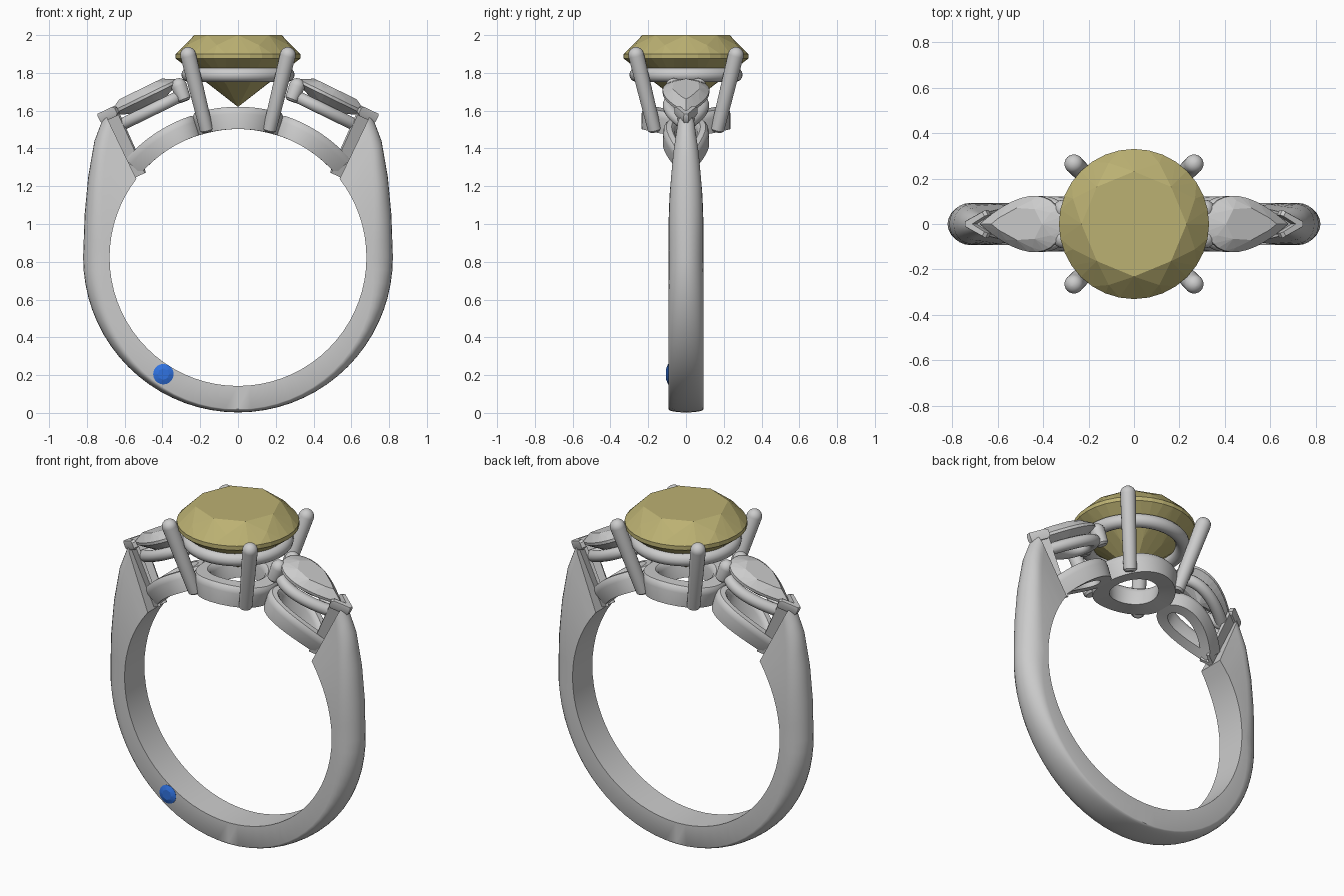
import bpy, bmesh
from math import sin, cos, pi, radians, hypot
from mathutils import Vector

if "Cube" in bpy.data.objects:
    bpy.data.objects.remove(bpy.data.objects["Cube"])

CZ, RI = 0.8225, 0.68          # finger hole centre height and radius


def finish(name, bm, smooth=True, mirror=(False, False), color=None):
    bmesh.ops.recalc_face_normals(bm, faces=bm.faces[:])
    me = bpy.data.meshes.new(name)
    bm.to_mesh(me)
    bm.free()
    ob = bpy.data.objects.new(name, me)
    bpy.context.collection.objects.link(ob)
    if smooth:
        me.polygons.foreach_set("use_smooth", [True] * len(me.polygons))
        me.set_sharp_from_angle(angle=radians(35))
    if any(mirror):
        md = ob.modifiers.new("mirror", 'MIRROR')
        md.use_axis = (mirror[0], mirror[1], False)
        md.use_mirror_merge = False
    if color:
        mat = bpy.data.materials.new(name + "_material")
        mat.diffuse_color = (*color, 1)
        mat.use_nodes = True
        mat.node_tree.nodes["Principled BSDF"].inputs["Base Color"].default_value = mat.diffuse_color
        me.materials.append(mat)
    return ob


def loft(name, rings, closed=False, **kw):
    """Skin a list of equal point rings; cap the ends unless closed."""
    bm = bmesh.new()
    vs = [[bm.verts.new(p) for p in r] for r in rings]
    n = len(vs[0])
    for i in range(len(vs) if closed else len(vs) - 1):
        a, b = vs[i], vs[(i + 1) % len(vs)]
        for j in range(n):
            k = (j + 1) % n
            bm.faces.new((a[j], a[k], b[k], b[j]))
    if not closed:
        bm.faces.new(vs[0])
        bm.faces.new(vs[-1])
    return finish(name, bm, **kw)


def round_outline(r):
    return lambda t: (r * cos(t), r * sin(t))


def pear_outline(length, width):
    return lambda t: (length * cos(t), width / 0.77 * sin(t) * abs(sin(t / 2)))


def rail(name, outline, section, place, steps=64, **kw):
    """Sweep a section (outward, up) round a flat outline, then place it."""
    rings = []
    for i in range(steps):
        t = 2 * pi * (i + 0.5) / steps
        (x0, y0), (x1, y1) = outline(t - 1e-3), outline(t + 1e-3)
        l = hypot(x1 - x0, y1 - y0)
        nx, ny = (y1 - y0) / l, -(x1 - x0) / l
        x, y = outline(t)
        rings.append([place(x + nx * o, y + ny * o, h) for o, h in section])
    return loft(name, rings, closed=True, **kw)


def circle_section(r, n=14):
    return [(r * cos(2 * pi * i / n), r * sin(2 * pi * i / n)) for i in range(n)]


def slab_section(w, h, c=0.018):
    return [(-w, 0), (w, 0), (w, h - 2 * c), (w - c * .3, h - c * .7),
            (w - c, h), (c - w, h), (c * .3 - w, h - c * .7), (-w, h - 2 * c)]


def rod(name, p0, p1, r0, r1, **kw):
    """Tapered rod with a domed top and a slightly rounded foot."""
    p0, p1 = Vector(p0), Vector(p1)
    d = (p1 - p0).normalized()
    u = d.orthogonal().normalized()
    v = d.cross(u)
    prof = [(p0 - d * r0 * .3, r0 * .7), (p0, r0)]
    prof += [(p1 + d * r1 * sin(a), r1 * cos(a)) for a in [i * pi / 12.5 for i in range(7)]]
    rings = [[c + (u * cos(a) + v * sin(a)) * r for a in [2 * pi * i / 20 for i in range(20)]]
             for c, r in prof]
    return loft(name, rings, **kw)


def gem(name, outline, place, table, crown, pavilion, girdle=0.012, **kw):
    """Brilliant cut: the hull of table, star, girdle, pavilion and culet points."""
    pts = []

    def ring(n, shift, scale, h):
        for i in range(n):
            x, y = outline(2 * pi * (i + shift) / n)
            pts.append(place(x * scale, y * scale, h))
    ring(8, 0, table, crown)
    ring(8, .5, (1 + table) / 2 + .03, crown * .53)
    ring(32, 0, 1, girdle)
    ring(32, 0, 1, -girdle)
    ring(8, .5, .5, -girdle - pavilion * .53)
    pts.append(place(0, 0, -girdle - pavilion))
    bm = bmesh.new()
    for p in pts:
        bm.verts.new(p)
    bmesh.ops.convex_hull(bm, input=bm.verts[:])
    bmesh.ops.dissolve_limit(bm, angle_limit=radians(1), verts=bm.verts[:], edges=bm.edges[:])
    return finish(name, bm, smooth=False, **kw)


# --- shank: flat inside, domed outside, tapering to the shoulders
# angle from bottom, outer x, outer z above the bend, inner and outer half widths
shoulder = [(90, .82, .8225, .093, .093), (100, .812, 1.05, .093, .092), (110, .793, 1.25, .091, .082),
            (119, .76, 1.44, .087, .062), (127.7, .705, 1.585, .078, .038)]


def station(a):
    s = abs(a)
    if s <= 90:
        q = radians(s)
        ox, oz, wi, wo = .82 * sin(q), CZ - .82 * cos(q), .093, .093
        flat = .88 - .68 * (s / 90) ** 2
    else:
        for A, B in zip(shoulder, shoulder[1:]):
            if s <= B[0] + 1e-6:
                f = (s - A[0]) / (B[0] - A[0])
                ox, oz, wi, wo = [p + (q - p) * f for p, q in zip(A[1:], B[1:])]
                break
        flat = .2 + .6 * (s - 90) / 37.7
    q = radians(s)
    inner, outer = Vector((RI * sin(q), 0, CZ - RI * cos(q))), Vector((ox, 0, oz))
    sec = [(-wi, 0), (wi, 0)]
    for i in range(13):
        b = pi * i / 12
        h = flat + (1 - flat) * sin(b)
        sec.append(((wi + (wo - wi) * flat) * cos(b), h))
    out = []
    for y, h in sec:
        p = inner.lerp(outer, h)
        out.append((p.x if a >= 0 else -p.x, y, p.z))
    return out


half = [i * 5 for i in range(19)] + [95, 100, 105, 110, 114.5, 119, 123, 127.7]
loft("shank", [station(-a) for a in reversed(half[1:])] + [station(a) for a in half])

# --- centre stone, its rail and four prongs
gem("centre_stone", round_outline(.33), lambda x, y, h: (x, y, 1.888 + h), .70, .112, .256,
    color=(.50, .44, .17))
rail("centre_rail", round_outline(.262), circle_section(.038), lambda x, y, h: (x, y, 1.79 + h))
rod("centre_prong", (.167, .167, 1.50), (.264, .264, 1.895), .036, .042, mirror=(True, True))


# --- gallery rings bent round the finger hole
def bent(centre):
    def place(x, y, h):
        a = radians(centre) + x / .74
        return ((RI + h) * sin(a), y, CZ + (RI + h) * cos(a))
    return place


rail("centre_gallery", round_outline(.187), slab_section(.048, .118), bent(0))
rail("side_gallery", pear_outline(.185, .09), slab_section(.032, .11), bent(33.5), mirror=(True, False))

# --- pear side stones with rails, tilted down towards the shoulders
T = radians(26)


def tilted(x, y, h):
    return (.495 + x * cos(T) + h * sin(T), y, 1.672 - x * sin(T) + h * cos(T))


gem("side_stone", pear_outline(.2, .124), tilted, .62, .048, .085, .008, mirror=(True, False))
rail("side_rail", pear_outline(.175, .09), circle_section(.033),
     lambda x, y, h: tilted(x, y, h - .078), mirror=(True, False))
rod("side_prong", (.285, .07, 1.66), (.312, .065, 1.73), .036, .042, mirror=(True, True))

# --- V prongs at the pear tips
lo, hi = Vector((.535, 0, 1.25)), Vector((.685, 0, 1.565))
d = (hi - lo).normalized()
m = Vector((d.z, 0, -d.x))
vee = [(.03, .012), (-.07, .062), (-.082, .04), (-.012, 0), (-.082, -.04), (-.07, -.062), (.03, -.012)]


def vee_ring(c, s):
    return [c + m * (p * s) + Vector((0, y * s, 0)) for p, y in vee]


loft("v_prong", [vee_ring(lo, .65), vee_ring(hi, .75)], mirror=(True, False))
top = hi + m * .02
loft("v_prong_cap", [vee_ring(top - d * .012, .85), vee_ring(top, 1), vee_ring(top + d * .03, 1),
                     vee_ring(top + d * .042, .85)], mirror=(True, False))

# --- small blue stone set in the front of the shank
gem("blue_stone", round_outline(.054), lambda x, y, h: (-.395 + x, -.093 - h, .205 + y),
    .55, .012, .035, .002, color=(.03, .17, .75))
